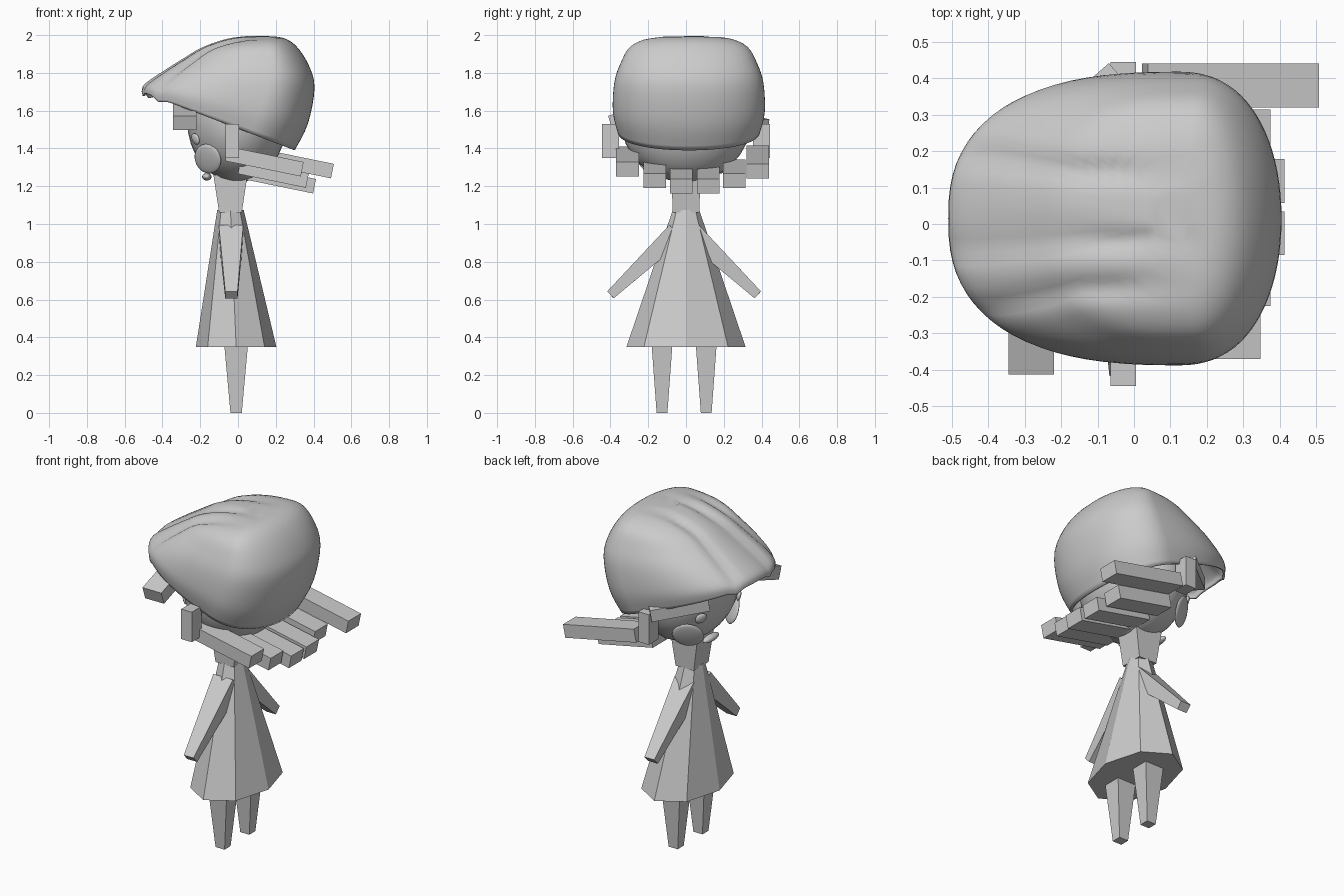
import bpy, bmesh
from math import cos, sin, pi, exp
from mathutils import Vector, Matrix

cube = bpy.data.objects.get("Cube")
if cube:
    bpy.data.objects.remove(cube, do_unlink=True)

clay = bpy.data.materials.new("light grey")
clay.use_nodes = True
clay.diffuse_color = (0.6, 0.6, 0.6, 1)
clay.node_tree.nodes["Principled BSDF"].inputs["Base Color"].default_value = (0.6, 0.6, 0.6, 1)

MID = -0.01  # centre line of the figure in y


def finish(name, bm, smooth=False):
    bmesh.ops.recalc_face_normals(bm, faces=bm.faces)
    mesh = bpy.data.meshes.new(name)
    bm.to_mesh(mesh)
    bm.free()
    mesh.materials.append(clay)
    for poly in mesh.polygons:
        poly.use_smooth = smooth
    obj = bpy.data.objects.new(name, mesh)
    bpy.context.collection.objects.link(obj)
    return obj


def loft(name, rings, cap_ends=True, smooth=False):
    """Join rings of points with quads, optionally closing both ends."""
    bm = bmesh.new()
    rows = [[bm.verts.new(p) for p in ring] for ring in rings]
    n = len(rows[0])
    for a, b in zip(rows, rows[1:]):
        for i in range(n):
            j = (i + 1) % n
            bm.faces.new((a[i], a[j], b[j], b[i]))
    if cap_ends:
        bm.faces.new(rows[0])
    bm.faces.new(rows[-1])
    return finish(name, bm, smooth)


def beam(name, start, end, size_a, size_b, side):
    """Tapered box from start to end; sizes are (along side, across)."""
    start, end = Vector(start), Vector(end)
    axis = (end - start).normalized()
    u = Vector(side)
    u = (u - axis * u.dot(axis)).normalized()
    v = axis.cross(u)
    corners = [(-.5, -.5), (.5, -.5), (.5, .5), (-.5, .5)]
    return loft(name, [[c + u * s[0] * i + v * s[1] * j for i, j in corners]
                       for c, s in ((start, size_a), (end, size_b))])


def ellipsoid(name, centre, radii, normal=(0, 0, 1), segments=32):
    bm = bmesh.new()
    bmesh.ops.create_uvsphere(bm, u_segments=segments, v_segments=segments // 2, radius=1)
    turn = Vector((0, 0, 1)).rotation_difference(Vector(normal)).to_matrix().to_4x4()
    bm.transform(Matrix.Translation(centre) @ turn @ Matrix.Diagonal((*radii, 1)))
    return finish(name, bm, True)


# Dress: eight-sided flared cone
def octagon(cx, rx, ry, z):
    return [(cx + rx * cos(k * pi / 4), MID + 0.01 + ry * sin(k * pi / 4), z) for k in range(8)]


loft("dress", [octagon(-0.01, 0.213, 0.315, 0.35), octagon(-0.04, 0.07, 0.07, 1.075)])
beam("neck", (-0.04, 0, 1.06), (-0.04, 0, 1.26), (0.12, 0.14), (0.18, 0.155), (1, 0, 0))

# Limbs, mirrored across the centre line
for word, s in (("right", -1), ("left", 1)):
    beam(word + "_leg", (-0.01, MID + s * 0.117, 0.36), (-0.01, MID + s * 0.117, 0),
         (0.125, 0.11), (0.06, 0.057), (1, 0, 0))
    beam(word + "_arm", (-0.037, MID + s * 0.04, 0.955), (-0.035, MID + s * 0.39, 0.625),
         (0.13, 0.11), (0.065, 0.05), (1, 0, 0))

# Head and face
ellipsoid("head", (-0.005, 0, 1.55), (0.265, 0.345, 0.33))
ellipsoid("mouth", (-0.165, 0, 1.25), (0.025, 0.07, 0.02), segments=16)
for word, s in (("right", -1), ("left", 1)):
    ellipsoid(word + "_cheek", (-0.16, s * 0.21, 1.345), (0.09, 0.08, 0.015),
              (-0.55, s * 0.75, -0.35), 20)
    ellipsoid(word + "_eye", (-0.225, s * 0.18, 1.45), (0.03, 0.035, 0.012),
              (-0.8, s * 0.5, -0.2), 16)

# Blunt locks hanging behind: centre y, end x, end height, length
back_locks = [(-0.31, 0.34, 1.29, 0.40), (-0.165, 0.367, 1.23, 0.36), (-0.025, 0.405, 1.20, 0.36),
              (0.118, 0.405, 1.20, 0.36), (0.255, 0.367, 1.23, 0.36), (0.38, 0.50, 1.28, 0.47)]
for k, (y, x, z, length) in enumerate(back_locks):
    beam("back_lock_%d" % (k + 1), (x - length, y, z + 0.205 * length), (x, y, z),
         (0.12, 0.078), (0.12, 0.078), (0, 1, 0))

# Side locks and fringe locks
for word, s in (("right", -1), ("left", 1)):
    beam(word + "_side_lock", (-0.03, s * 0.40, 1.35), (-0.03, s * 0.40, 1.53),
         (0.07, 0.09), (0.07, 0.09), (1, 0, 0))
beam("right_fringe", (-0.282, -0.10, 1.64), (-0.282, -0.40, 1.535),
     (0.125, 0.078), (0.125, 0.078), (1, 0, 0))
beam("left_fringe", (-0.28, 0.19, 1.57), (-0.04, 0.40, 1.52),
     (0.1, 0.07), (0.1, 0.07), (1, -1, 0))

# Cap: tilted rings from rim to crown (front x, front z, back x, back z, half width)
rings = [(-0.51, 1.70, 0.30, 1.39, 0.375), (-0.495, 1.74, 0.37, 1.53, 0.402),
         (-0.41, 1.80, 0.405, 1.72, 0.395), (-0.30, 1.87, 0.375, 1.84, 0.362),
         (-0.19, 1.935, 0.31, 1.94, 0.31), (-0.06, 1.98, 0.24, 1.985, 0.21),
         (0.05, 1.995, 0.15, 1.995, 0.07)]


def spline(rows, steps):
    out = []
    for i in range(len(rows) - 1):
        a, b, c, d = (rows[max(0, min(len(rows) - 1, i + k))] for k in (-1, 0, 1, 2))
        for s in range(steps):
            t = s / steps
            out.append([q + t / 2 * (r - p + t * (2 * p - 5 * q + 4 * r - w + t * (3 * (q - r) + w - p)))
                        for p, q, r, w in zip(a, b, c, d)])
    return out + [list(rows[-1])]


def cap_ring(xf, zf, xb, zb, w, n=80):
    pts = []
    for k in range(n):
        c, s = cos(2 * pi * k / n), sin(2 * pi * k / n)
        power = 0.78 if c < 0 else 0.95
        c2 = abs(c) ** power * (1 if c > 0 else -1)
        y = w * abs(s) ** power * (1 if s > 0 else -1)
        mid = xf + 0.7 * (xb - xf)
        x = mid + c2 * ((xb - mid) if c > 0 else (mid - xf))
        z = zf + (zb - zf) * (x - xf) / (xb - xf)
        # Long folds running toward the peak, spreading at the front
        spread = 1 + max(0, -x - 0.15) * 1.2
        depth = 0.02 * min(1, max(0, (0.2 - x) / 0.25))
        for fold in (0.13, -0.06, -0.19):
            z -= depth * exp(-((y - fold * spread) / 0.03) ** 2)
        pts.append((x, y + 0.015, z))
    return pts


cap = loft("cap", [cap_ring(*r) for r in spline(rings, 4)], cap_ends=False, smooth=True)
shell = cap.modifiers.new("shell", 'SOLIDIFY')
shell.thickness = 0.012
shell.offset = -1
